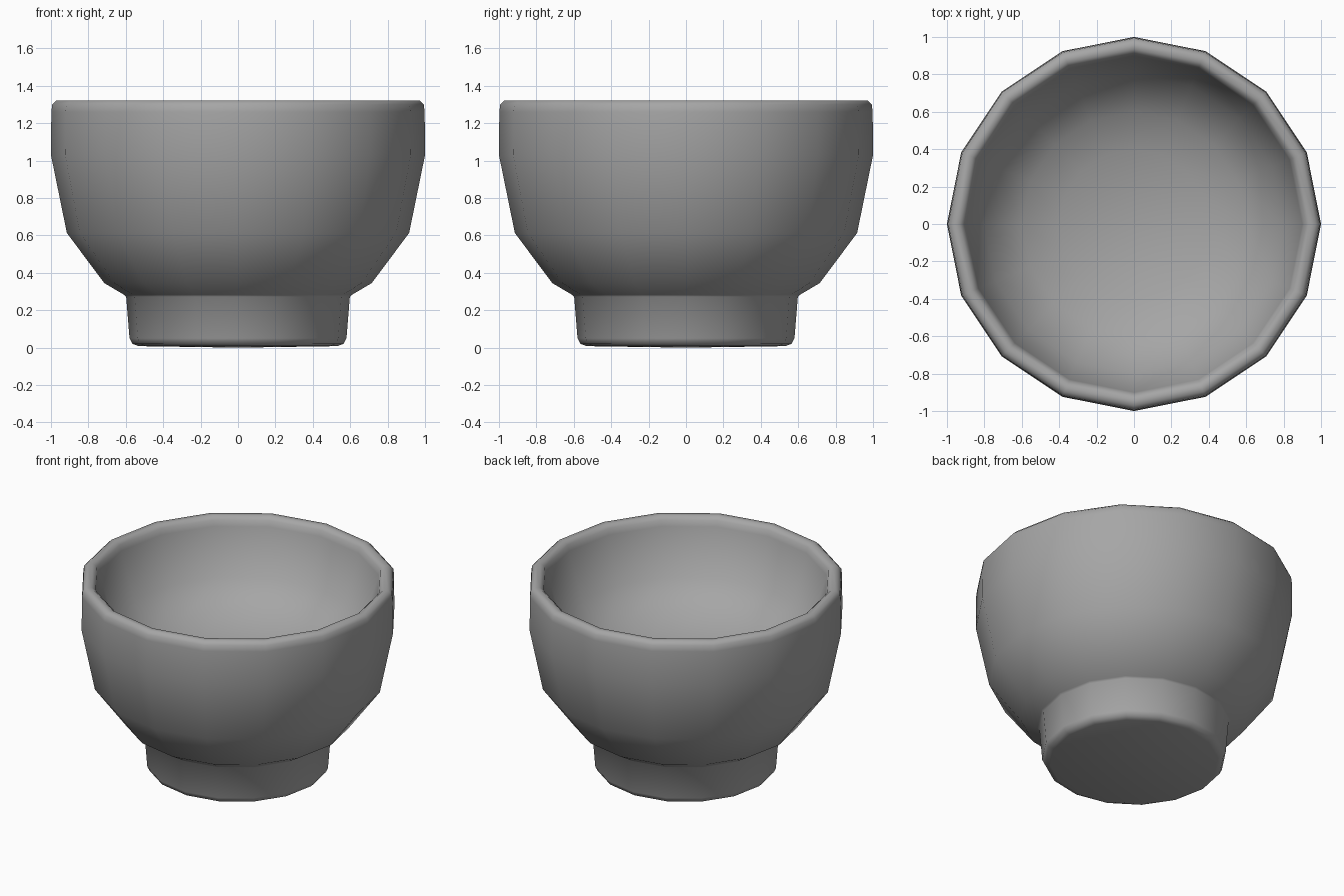
import bpy, bmesh, math

old = bpy.data.objects.get("Cube")
if old:
    bpy.data.objects.remove(old, do_unlink=True)

SIDES = 16

# One plain grey glaze
glaze = bpy.data.materials.new("grey_glaze")
glaze.use_nodes = True
grey = (0.38, 0.38, 0.38, 1)
glaze.diffuse_color = grey
glaze.node_tree.nodes["Principled BSDF"].inputs["Base Color"].default_value = grey


def lathe(name, profile):
    """Spin a (radius, height) profile around z."""
    bm = bmesh.new()
    verts = [bm.verts.new((r, 0, z)) for r, z in profile]
    edges = [bm.edges.new(pair) for pair in zip(verts, verts[1:])]
    bmesh.ops.spin(bm, geom=verts + edges, cent=(0, 0, 0), axis=(0, 0, 1),
                   angle=math.tau, steps=SIDES, use_merge=False)
    bmesh.ops.remove_doubles(bm, verts=bm.verts, dist=0.0005)
    bmesh.ops.recalc_face_normals(bm, faces=bm.faces)
    mesh = bpy.data.meshes.new(name)
    bm.to_mesh(mesh)
    bm.free()
    mesh.materials.append(glaze)
    obj = bpy.data.objects.new(name, mesh)
    bpy.context.collection.objects.link(obj)
    bpy.ops.object.select_all(action="DESELECT")
    obj.select_set(True)
    bpy.context.view_layer.objects.active = obj
    bpy.ops.object.shade_smooth_by_angle(angle=math.radians(70))


foot = [(0, 0), (0.53, 0.008), (0.565, 0.02), (0.58, 0.05), (0.598, 0.272)]
outer_wall = [(0.61, 0.283), (0.715, 0.345), (0.915, 0.613), (1.0, 1.03), (0.998, 1.26)]
rim = [(0.993, 1.3), (0.97, 1.322), (0.935, 1.322), (0.91, 1.3)]
hollow = [(0.9, 1.26), (0.8, 0.95), (0.6, 0.81), (0.4, 0.74), (0, 0.69)]

lathe("bowl", foot + outer_wall + rim + hollow)
